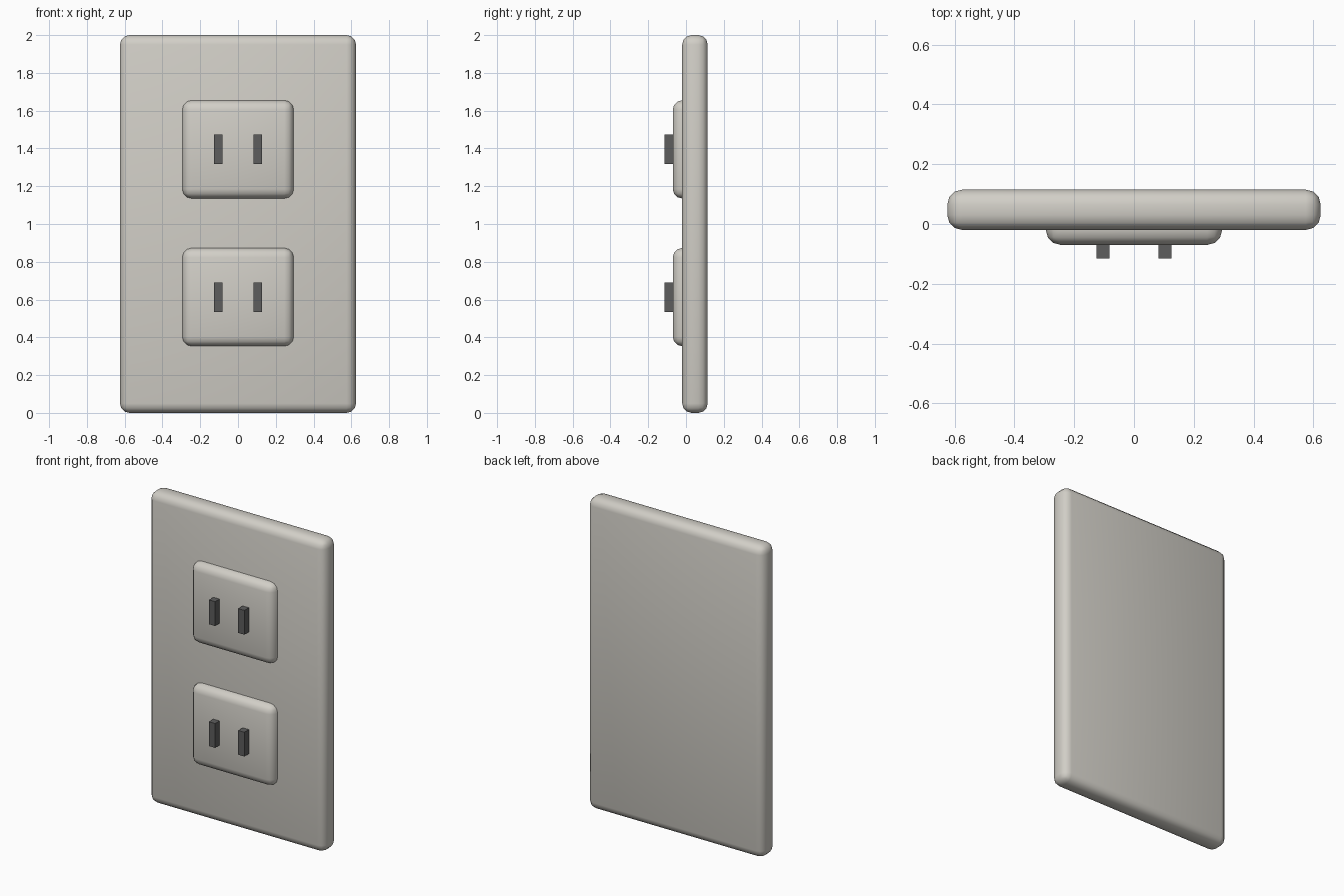
import bpy

cube = bpy.data.objects.get("Cube")
if cube:
    bpy.data.objects.remove(cube, do_unlink=True)


def make_material(name, color):
    mat = bpy.data.materials.new(name)
    mat.use_nodes = True
    mat.diffuse_color = color
    bsdf = next(n for n in mat.node_tree.nodes if n.type == 'BSDF_PRINCIPLED')
    bsdf.inputs["Base Color"].default_value = color
    return mat


def make_box(name, x, y, z, mat, bevel=0):
    """Box between the given (low, high) ranges, with optional soft edges."""
    ranges = (x, y, z)
    bpy.ops.mesh.primitive_cube_add(size=1, location=[(a + b) / 2 for a, b in ranges])
    obj = bpy.context.object
    obj.name = name
    obj.scale = [b - a for a, b in ranges]
    bpy.ops.object.transform_apply(location=False, rotation=False, scale=True)
    obj.data.materials.append(mat)
    if bevel:
        mod = obj.modifiers.new("Soft edges", 'BEVEL')
        mod.width = bevel
        mod.segments = 3
        bpy.ops.object.shade_smooth()
    return obj


ivory = make_material("warm ivory plastic", (0.64, 0.62, 0.57, 1))
dark = make_material("dark grey", (0.11, 0.11, 0.11, 1))

# Wall plate
make_box("wall_plate", (-0.625, 0.625), (-0.02, 0.115), (0, 2), ivory, 0.05)

# Two receptacles, each with a pair of contact blades
for label, z in (("upper", 1.395), ("lower", 0.613)):
    make_box(label + "_receptacle", (-0.295, 0.295), (-0.07, 0.07),
             (z - 0.26, z + 0.26), ivory, 0.05)
    for side, x in (("right", -0.104), ("left", 0.104)):
        make_box(f"{label}_{side}_blade", (x - 0.022, x + 0.022), (-0.115, 0),
                 (z - 0.078, z + 0.078), dark)
